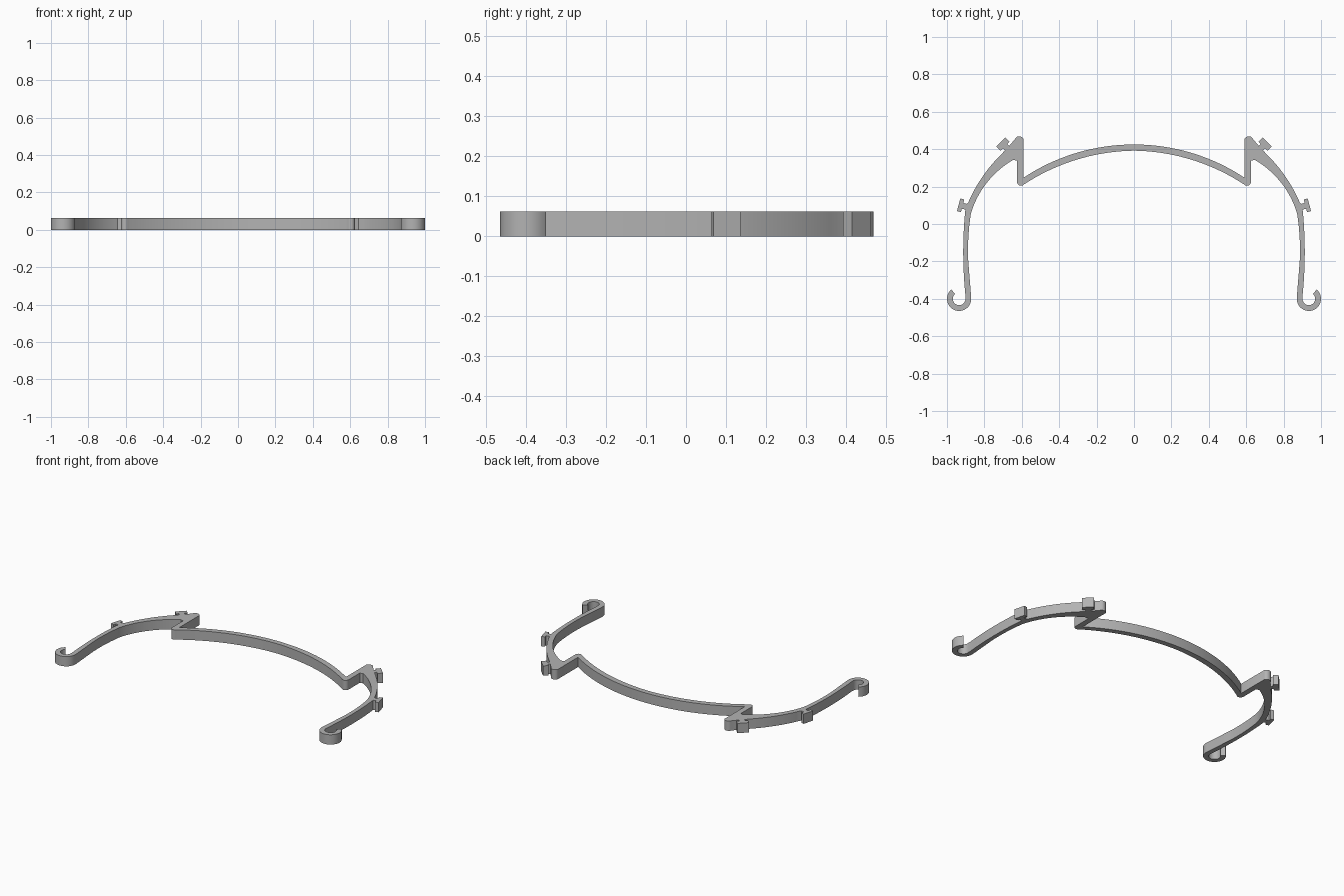
import bpy
import bmesh
import math
from mathutils import Vector

HEIGHT = 0.0625

cube = bpy.data.objects.get("Cube")
if cube:
    bpy.data.objects.remove(cube, do_unlink=True)

grey = bpy.data.materials.new("light grey plastic")
grey.use_nodes = True
grey.diffuse_color = (0.45, 0.45, 0.45, 1)
grey.node_tree.nodes["Principled BSDF"].inputs["Base Color"].default_value = (0.45, 0.45, 0.45, 1)


def arc(start, middle, end, steps):
    """Points on the circle through three points."""
    a, b, c = Vector(start), Vector(middle), Vector(end)
    u, v = b - a, c - a
    d = 2 * (u.x * v.y - u.y * v.x)
    centre = a + Vector((v.y * u.length_squared - u.y * v.length_squared,
                         u.x * v.length_squared - v.x * u.length_squared)) / d
    r = (a - centre).length
    first = math.atan2(a.y - centre.y, a.x - centre.x)
    last = math.atan2(c.y - centre.y, c.x - centre.x)
    turn = math.tau
    sweep = (last - first) % turn if d > 0 else -((first - last) % turn)
    return [(centre.x + r * math.cos(first + sweep * i / steps),
             centre.y + r * math.sin(first + sweep * i / steps)) for i in range(steps + 1)]


def tab(root, angle, neck, half_neck, half_head, head):
    """T-shaped clip standing on the outer edge, facing along the angle."""
    out = Vector((math.cos(angle), math.sin(angle)))
    side = Vector((out.y, -out.x))
    profile = [(-half_neck, 0), (-half_neck, neck), (-half_head, neck), (-half_head, neck + head),
               (half_head, neck + head), (half_head, neck), (half_neck, neck), (half_neck, 0)]
    return [tuple(Vector(root) + side * s + out * o) for s, o in profile]


# Outline of the left half, from the arch crown round the arm and back
half = arc((0, 0.425), (0.305, 0.381), (0.59, 0.248), 20)
# Upright post with rounded top
half += arc((0.59, 0.452), (0.613, 0.469), (0.638, 0.452), 8)
# Upper clip, outer shoulder, lower clip
half += tab((0.679, 0.406), math.radians(45), 0.014, 0.016, 0.034, 0.032)
half += arc((0.705, 0.377), (0.808, 0.256), (0.886, 0.116), 14)
half += tab((0.897, 0.092), math.radians(15), 0.02, 0.016, 0.035, 0.022)
# Outer side of the arm, then the curled hook
half += arc((0.904, 0.055), (0.913, -0.14), (0.901, -0.385), 14)
hook = Vector((0.935, -0.4))


def hook_arc(radius, first, last):
    return [(hook.x + radius * math.cos(math.radians(first + (last - first) * i / 20)),
             hook.y + radius * math.sin(math.radians(first + (last - first) * i / 20)))
            for i in range(21)]


half += hook_arc(0.034, 170, 410)
half += hook_arc(0.065, 410, 175)
# Inner side of the arm and shoulder
half += arc((0.886, -0.2), (0.886, -0.08), (0.873, 0.05), 10)
half += arc((0.866, 0.075), (0.775, 0.235), (0.645, 0.343), 14)
# Post foot with rounded tip, then the underside of the arch
half += [(0.625, 0.338)]
half += arc((0.625, 0.225), (0.609, 0.205), (0.588, 0.212), 8)
half += arc((0.58, 0.217), (0.3, 0.346), (0, 0.392), 20)

outline = half + [(-x, y) for x, y in reversed(half[1:-1])]

# Extrude the outline into a flat frame
bm = bmesh.new()
face = bm.faces.new([bm.verts.new((x, y, 0)) for x, y in outline])
solid = bmesh.ops.extrude_face_region(bm, geom=[face])
bmesh.ops.translate(bm, vec=(0, 0, HEIGHT),
                    verts=[g for g in solid["geom"] if isinstance(g, bmesh.types.BMVert)])
bmesh.ops.recalc_face_normals(bm, faces=bm.faces)
mesh = bpy.data.meshes.new("arched_clip_frame")
bm.to_mesh(mesh)
bm.free()
mesh.materials.append(grey)
frame = bpy.data.objects.new("arched_clip_frame", mesh)
bpy.context.collection.objects.link(frame)
bpy.context.view_layer.objects.active = frame
frame.select_set(True)
bpy.ops.object.shade_smooth_by_angle(angle=math.radians(30))
